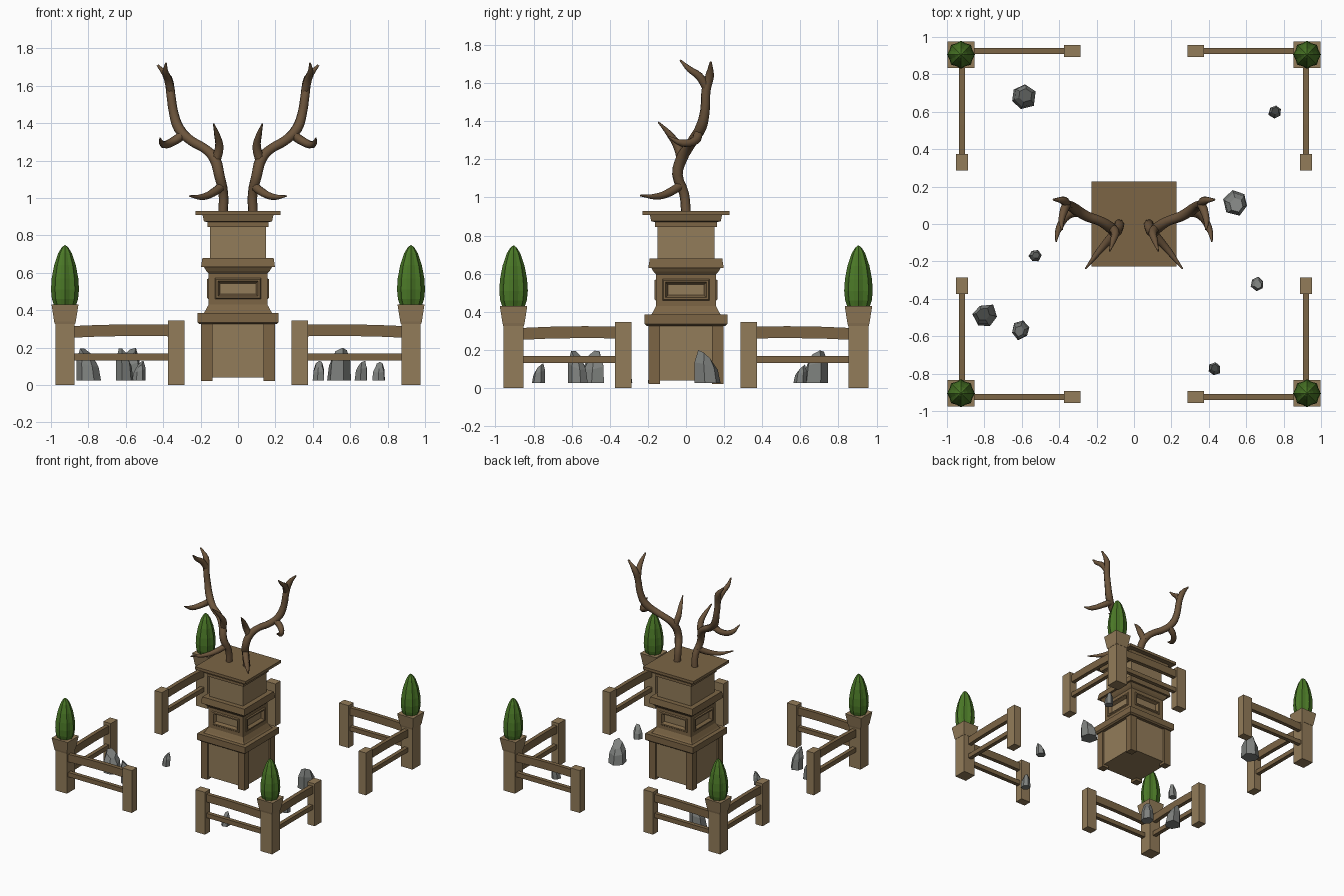
import bpy, bmesh, math, random
from mathutils import Vector

if "Cube" in bpy.data.objects:
    bpy.data.objects.remove(bpy.data.objects["Cube"])

random.seed(4)


def material(name, rgb):
    m = bpy.data.materials.new(name)
    m.diffuse_color = (*rgb, 1)
    m.use_nodes = True
    m.node_tree.nodes["Principled BSDF"].inputs["Base Color"].default_value = m.diffuse_color
    return m


WOOD = material("light_wood", (0.29, 0.20, 0.10))
TRIM = material("dark_wood", (0.20, 0.13, 0.06))
HORN = material("antler_brown", (0.15, 0.09, 0.045))
LEAF = material("leaf_green", (0.07, 0.19, 0.02))
STONE = material("stone_grey", (0.21, 0.22, 0.21))


def finish(bm, name, mat, loc=(0, 0, 0)):
    bmesh.ops.recalc_face_normals(bm, faces=bm.faces)
    me = bpy.data.meshes.new(name)
    bm.to_mesh(me)
    bm.free()
    ob = bpy.data.objects.new(name, me)
    ob.location = loc
    me.materials.append(mat)
    bpy.context.collection.objects.link(ob)
    return ob


def loft(rings):
    """Skin closed rings of points and cap both ends."""
    bm = bmesh.new()
    vs = [[bm.verts.new(p) for p in r] for r in rings]
    n = len(vs[0])
    for a, b in zip(vs, vs[1:]):
        for i in range(n):
            j = (i + 1) % n
            bm.faces.new((a[i], a[j], b[j], b[i]))
    bm.faces.new(vs[0][::-1])
    bm.faces.new(vs[-1])
    return bm


def square(hx, hy, z):
    return [(-hx, -hy, z), (hx, -hy, z), (hx, hy, z), (-hx, hy, z)]


def stack(name, mat, profile, loc=(0, 0, 0)):
    """Square column from (half width, z) pairs."""
    return finish(loft([square(h, h, z) for h, z in profile]), name, mat, loc)


def block(name, mat, lo, hi):
    c = [(a + b) / 2 for a, b in zip(lo, hi)]
    h = [abs(b - a) / 2 for a, b in zip(lo, hi)]
    return finish(loft([square(h[0], h[1], -h[2]), square(h[0], h[1], h[2])]), name, mat, c)


# Pedestal base with corner posts
stack("pedestal_base", WOOD, [(0.182, 0.04), (0.182, 0.33)])
for sx in (-1, 1):
    for sy in (-1, 1):
        block("pedestal_corner_post", TRIM, (sx * 0.137, sy * 0.137, 0.02), (sx * 0.197, sy * 0.197, 0.33))
stack("lower_ledge", TRIM, [(0.205, 0.325), (0.217, 0.335), (0.217, 0.385)])
stack("lower_moulding", TRIM, [(0.183, 0.385), (0.175, 0.395), (0.157, 0.43)])

# Middle block with a recessed panel on each side
bm = loft([square(0.157, 0.157, 0.425), square(0.157, 0.157, 0.605)])
sides = [f for f in bm.faces if abs(f.calc_center_median().z - 0.515) < 0.01]
bmesh.ops.recalc_face_normals(bm, faces=bm.faces)
for t, d in ((0.034, 0), (0.006, 0.008), (0.010, 0), (0.012, -0.024)):
    bmesh.ops.inset_individual(bm, faces=sides, thickness=t, depth=d, use_even_offset=True)
middle = finish(bm, "panelled_block", TRIM)
middle.data.materials.append(WOOD)
for p in middle.data.polygons:
    r = max(abs(p.center.x), abs(p.center.y))
    if abs(r - 0.141) < 0.002 and abs(p.center.z - 0.515) < 0.01:
        p.material_index = 1

# Upper pedestal
stack("middle_moulding", TRIM, [(0.157, 0.595), (0.17, 0.61), (0.183, 0.632)])
stack("middle_ledge", TRIM, [(0.198, 0.63), (0.190, 0.68)])
stack("upper_block", WOOD, [(0.15, 0.68), (0.15, 0.86)])
stack("top_moulding", TRIM, [(0.163, 0.845), (0.163, 0.87), (0.182, 0.875), (0.19, 0.91)])
stack("top_slab", TRIM, [(0.228, 0.908), (0.228, 0.93)])

# Antlers: (x, y, z, radius) along each beam and tine
ANTLER = [
    ("main_beam", [(.08, 0, .92, .026), (.078, -.01, 1.02, .026), (.10, -.045, 1.12, .028),
                   (.125, -.02, 1.21, .030), (.18, .015, 1.265, .026), (.25, .04, 1.305, .027),
                   (.315, .08, 1.37, .029), (.345, .10, 1.46, .025), (.36, .105, 1.56, .024),
                   (.375, .125, 1.64, .023), (.43, .13, 1.71, .006)]),
    ("brow_tine", [(.08, -.02, 1.07, .024), (.13, -.08, 1.03, .023), (.19, -.15, 1.005, .017),
                   (.26, -.24, 1.01, .004)]),
    ("second_tine", [(.122, -.02, 1.19, .026), (.10, -.045, 1.27, .023), (.11, -.085, 1.33, .017),
                     (.13, -.145, 1.395, .004)]),
    ("third_tine", [(.29, .065, 1.34, .026), (.35, .05, 1.30, .023), (.40, -.02, 1.285, .019),
                    (.417, -.095, 1.32, .004)]),
    ("crown_tine", [(.36, .105, 1.58, .024), (.375, .07, 1.635, .022), (.388, .015, 1.675, .016),
                    (.385, -.03, 1.72, .005)]),
]


def tine(name, pts, sx):
    cu = bpy.data.curves.new(name, "CURVE")
    cu.dimensions = "3D"
    cu.bevel_depth = 1
    cu.bevel_resolution = 2
    cu.resolution_u = 3
    cu.use_fill_caps = True
    sp = cu.splines.new("BEZIER")
    sp.bezier_points.add(len(pts) - 1)
    for bp, (x, y, z, r) in zip(sp.bezier_points, pts):
        bp.co = (sx * x, y, z)
        bp.radius = r
        bp.handle_left_type = bp.handle_right_type = "AUTO"
    cu.materials.append(HORN)
    ob = bpy.data.objects.new(name, cu)
    bpy.context.collection.objects.link(ob)
    bpy.ops.object.select_all(action="DESELECT")
    ob.select_set(True)
    bpy.context.view_layer.objects.active = ob
    bpy.ops.object.convert(target="MESH")
    bpy.ops.object.shade_smooth_by_angle(angle=math.radians(50))


for sx, side in ((1, "right_"), (-1, "left_")):
    for name, pts in ANTLER:
        tine(side + name, pts, sx)


# Fence rails: slightly bowed beams between the two posts
def rail(name, p, q, half_w, half_h, bow):
    p, q = Vector(p), Vector(q)
    across = (q - p).cross(Vector((0, 0, 1))).normalized() * half_w
    up = Vector((0, 0, half_h))
    rings = []
    for t in (0, 0.33, 0.67, 1):
        c = p.lerp(q, t) + Vector((0, 0, bow * math.sin(math.pi * t)))
        rings.append([c - across - up, c + across - up, c + across + up, c - across + up])
    finish(loft(rings), name, TRIM)


def ribbed_ring(r, z, n=16):
    return [(r * k * math.cos(a), r * k * math.sin(a), z)
            for i in range(n) for a in [math.tau * i / n] for k in [0.88 if i % 2 else 1]]


CX, CY = 0.925, 0.905
SHRUB = [(.058, .425), (.070, .46), (.075, .51), (.071, .57), (.058, .64), (.036, .705), (.018, .735), (.003, .747)]
for sx in (-1, 1):
    for sy in (-1, 1):
        x, y = sx * CX, sy * CY
        # Corner post with flared planter and ribbed shrub
        stack("corner_post", WOOD, [(0.052, 0), (0.052, 0.33)], (x, y, 0))
        stack("planter", WOOD, [(0.054, 0.325), (0.058, 0.34), (0.072, 0.43)], (x, y, 0))
        finish(loft([ribbed_ring(r, z) for r, z in SHRUB]), "shrub", LEAF, (x, y, 0))
        # End posts and two rails along each arm
        fx, fy = sx * 0.92, sy * 0.925
        block("front_end_post", WOOD, (sx * .287, fy - .033, 0), (sx * .373, fy + .033, .345))
        block("side_end_post", WOOD, (fx - .033, sy * .287, 0), (fx + .033, sy * .373, .345))
        for z0, z1, h, bow in ((.282, .291, .031, .006), (.150, .150, .018, 0)):
            rail("front_rail", (x, fy, z0), (sx * .35, fy, z1), .016, h, bow)
            rail("side_rail", (fx, y, z0), (fx, sy * .35, z1), .016, h, bow)

# Loose rocks: x, y, radius, height
ROCKS = [(-.595, .68, .072, .15), (.755, .60, .038, .085), (.545, .115, .07, .15), (-.53, -.17, .036, .09),
         (.66, -.32, .037, .09), (-.795, -.49, .070, .15), (-.605, -.565, .053, .15), (.43, -.775, .037, .09)]
for x, y, r, h in ROCKS:
    turn, lean = random.uniform(0, 6), random.uniform(0, math.tau)
    rad = [r * random.uniform(0.82, 1.08) for _ in range(6)]
    rings = []
    for k, z in ((1, 0), (0.9, 0.6), (0.55, 0.95)):
        ring = []
        for i, q in enumerate(rad):
            a = turn + math.tau * i / 6
            tilt = 0.22 * math.cos(a - lean) * z
            off = 0.2 * r * z
            ring.append((q * k * math.cos(a) + off * math.cos(lean), q * k * math.sin(a) + off * math.sin(lean),
                         0.025 + h * (z + tilt)))
        rings.append(ring)
    finish(loft(rings), "rock", STONE, (x, y, 0))
